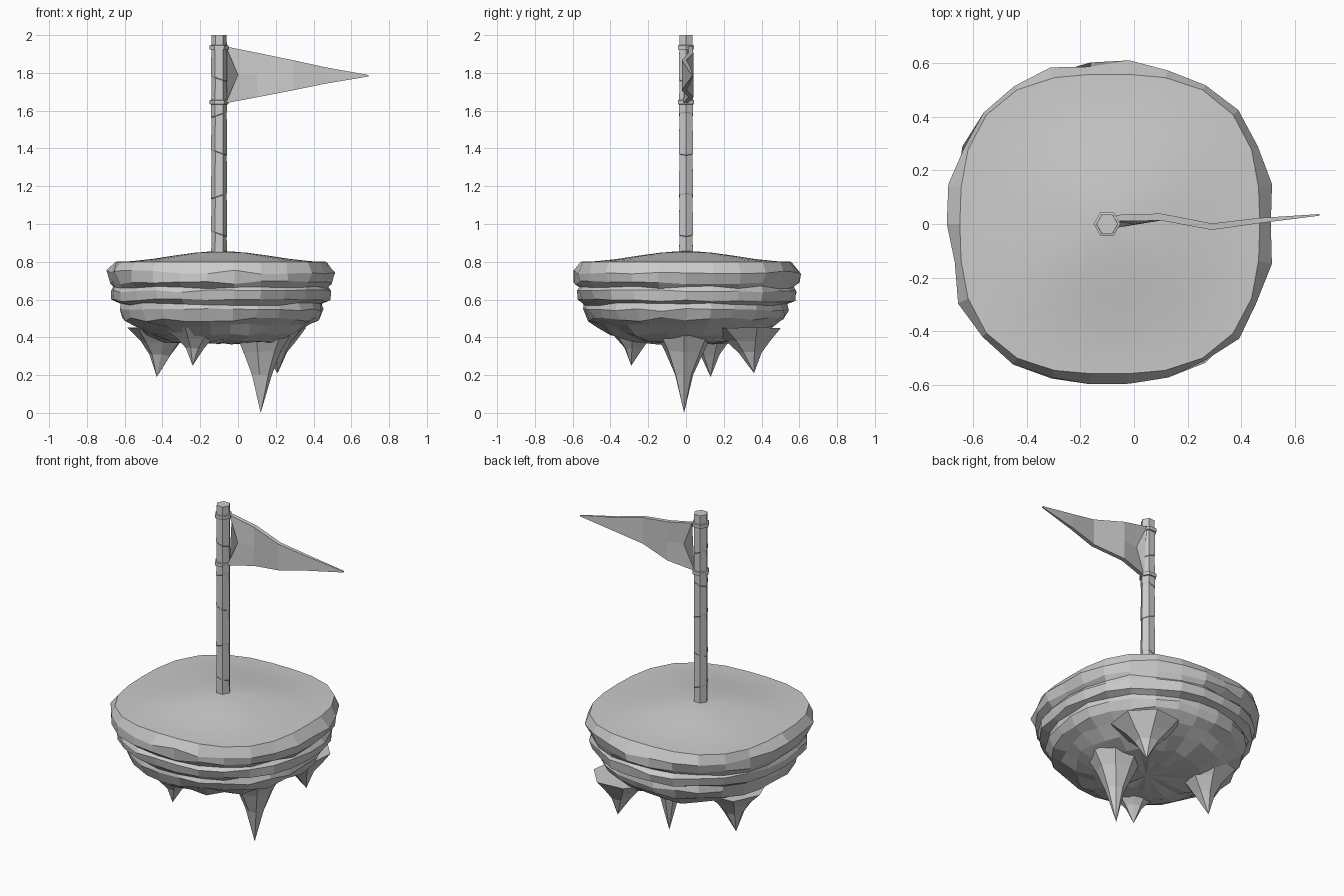
import bpy, bmesh, math, random
from mathutils import Vector

if "Cube" in bpy.data.objects:
    bpy.data.objects.remove(bpy.data.objects["Cube"])

random.seed(4)
CX = -0.09
SEG = 26


def make(name, bm):
    bmesh.ops.recalc_face_normals(bm, faces=bm.faces[:])
    me = bpy.data.meshes.new(name)
    bm.to_mesh(me)
    bm.free()
    ob = bpy.data.objects.new(name, me)
    bpy.context.collection.objects.link(ob)
    return ob


def loft(name, rings):
    """Skin rings of points (single-point rings become tips)."""
    bm = bmesh.new()
    loops = [[bm.verts.new(p) for p in r] for r in rings]
    for a, b in zip(loops, loops[1:]):
        n = max(len(a), len(b))
        for i in range(n):
            j = (i + 1) % n
            if len(a) == 1:
                bm.faces.new((a[0], b[j], b[i]))
            elif len(b) == 1:
                bm.faces.new((a[i], a[j], b[0]))
            else:
                bm.faces.new((a[i], a[j], b[j], b[i]))
    for end in (loops[0], loops[-1]):
        if len(end) > 2:
            bm.faces.new(end)
    return make(name, bm)


def circle(x, y, z, r, n, jit=0.0, square=0.0, turn=0.0):
    pts = []
    for i in range(n):
        a = 2 * math.pi * i / n + turn
        k = r * (1 + square * math.sin(2 * a) ** 2) + random.uniform(-jit, jit)
        pts.append(Vector((x + k * math.cos(a), y + k * math.sin(a),
                           z + random.uniform(-jit, jit) * 0.8)))
    return pts


# Layered rock body with small ledges
profile = [(0.558, 0.80, 0, 0.10), (0.600, 0.745, 0.014, 0.06),
           (0.592, 0.69, 0.012, 0.05), (0.565, 0.665, 0.010, 0.05),
           (0.583, 0.645, 0.010, 0.04), (0.572, 0.595, 0.012, 0.04),
           (0.535, 0.575, 0.010, 0.04), (0.540, 0.545, 0.010, 0.03),
           (0.515, 0.495, 0.014, 0.03), (0.460, 0.460, 0.014, 0.02),
           (0.400, 0.415, 0.014, 0.0), (0.290, 0.380, 0.012, 0.0),
           (0.150, 0.370, 0.010, 0.0)]
rings = [circle(CX, 0, z, r, SEG, j, s) for r, z, j, s in profile]
rings.append([Vector((CX, 0, 0.37))])
loft("rock_body", rings)

# Gently domed ground on top
rings = []
for t in (1.0, 0.85, 0.65, 0.45, 0.25, 0.1):
    z = 0.8 + 0.028 * (1 + math.cos(math.pi * t))
    rings.append(circle(CX, 0, z, 0.558 * t, SEG, 0, 0.10))
rings.append([Vector((CX, 0, 0.857))])
ground = loft("ground_top", rings)
for p in ground.data.polygons:
    p.use_smooth = len(p.vertices) < 5

# Hanging rock spikes: tip x, y, z and base centre x, y, base radius
spikes = [(0.12, -0.01, 0.0, 0.13, -0.01, 0.15),
          (-0.43, 0.13, 0.19, -0.40, 0.12, 0.16),
          (-0.24, -0.29, 0.25, -0.23, -0.27, 0.14),
          (0.21, 0.36, 0.21, 0.18, 0.32, 0.17)]
for n, (x, y, z, bx, by, r) in enumerate(spikes):
    tip, base = Vector((x, y, z)), Vector((bx, by, 0.45))
    rings = [[tip]]
    for t, k in ((0.45, 0.36), (0.72, 0.68), (1.0, 1.15)):
        c = tip.lerp(base, t)
        rings.append(circle(c.x, c.y, c.z, r * k, 7, 0.008, 0, n * 0.4))
    loft("rock_spike_%d" % (n + 1), rings)

# Hexagonal pole with slanted hewn steps
rings = []
levels = [0.80, 0.95, 1.15, 1.38, 1.58, 1.77, 2.0]
for i, (a, b) in enumerate(zip(levels, levels[1:])):
    for z, r in ((a, 0.043), (b, 0.040)):
        ring = circle(-0.1, 0, z, r, 6)
        if z not in (0.80, 2.0):
            for p in ring:
                p.z += (p.x + 0.1) * 0.35 * (-1) ** (i + (z == b))
                p.z -= 0.004 if z == b else 0
        rings.append(ring)
loft("pole", rings)

# Bindings holding the flag
for name, z in (("upper_binding", 1.935), ("lower_binding", 1.645)):
    loft(name, [circle(-0.1, 0, z + dz, r, 6) for dz, r in
                ((-0.012, 0.042), (-0.010, 0.050), (0.010, 0.050), (0.012, 0.042))])

# Wavy pennant with a notched inner edge: x at edge, x at middle, y, half height, half thickness
cols = [(-0.065, 0.0, 0.010, 0.150, 0.012), (0.10, 0.10, 0.026, 0.118, 0.013),
        (0.29, 0.29, -0.010, 0.080, 0.012), (0.46, 0.46, 0.012, 0.044, 0.010),
        (0.69, 0.69, 0.034, 0.004, 0.003)]
rings = []
for i, (xe, xm, y, h, th) in enumerate(cols):
    dy = 0.012 if i == 0 else 0
    zc = 1.79 - 0.005 * i / 4
    edge = [(xe, y + dy, zc + h), (xm, y, zc), (xe, y - dy, zc - h)]
    rings.append([Vector((x, yy - th, z)) for x, yy, z in edge]
                 + [Vector((x, yy + th, z)) for x, yy, z in reversed(edge)])
loft("flag", rings)
